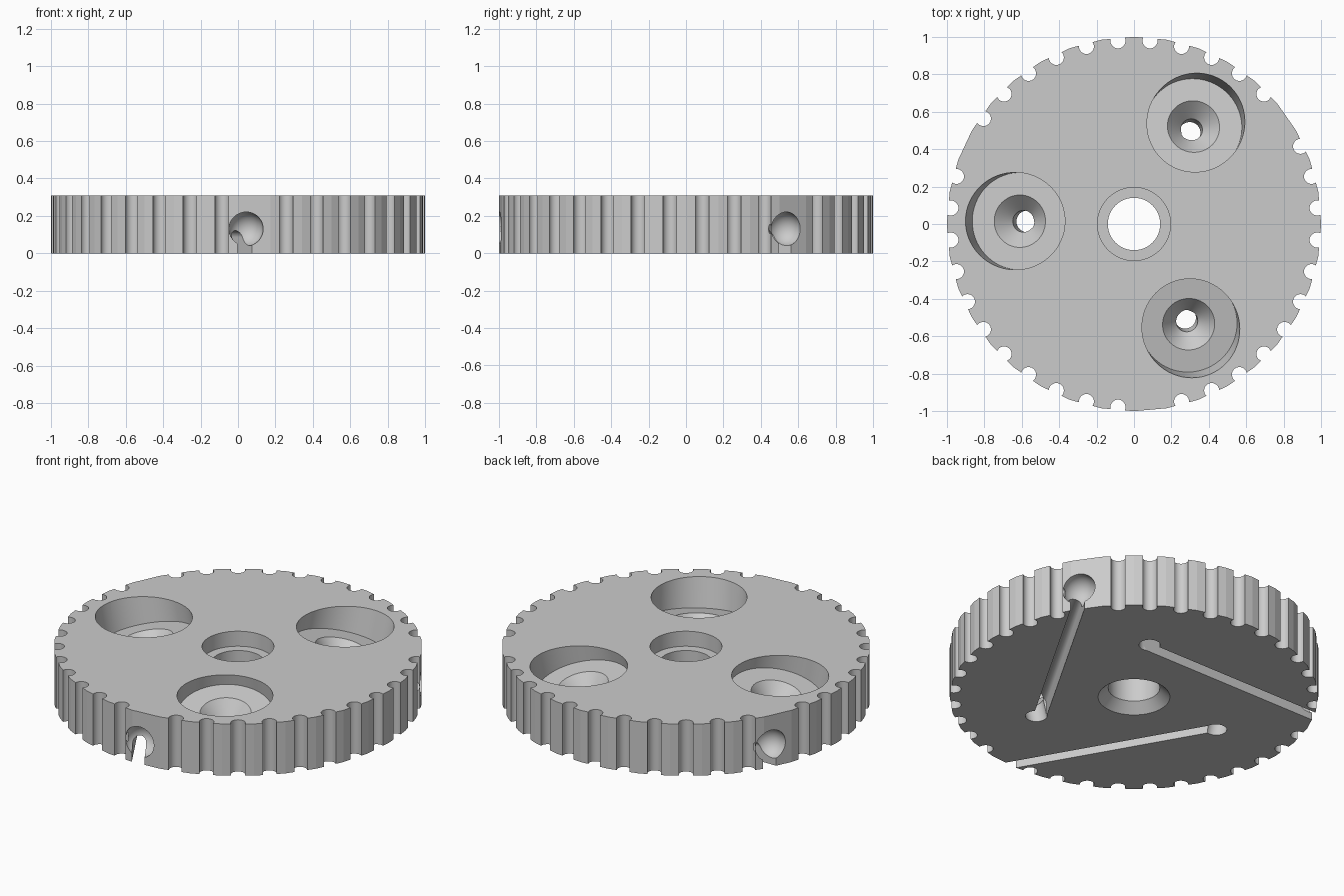
import bpy, bmesh
from math import sin, cos, acos, pi, radians
from mathutils import Matrix, Vector

HEIGHT = 0.31
SLOT_ANGLES = (0, 120, 240)

cube = bpy.data.objects.get("Cube")
if cube:
    bpy.data.objects.remove(cube, do_unlink=True)

grey = bpy.data.materials.new("light_grey")
grey.use_nodes = True
colour = (0.6, 0.6, 0.6, 1)
grey.diffuse_color = colour
grey.node_tree.nodes["Principled BSDF"].inputs["Base Color"].default_value = colour


def finish(name, bm, matrix=Matrix()):
    bmesh.ops.transform(bm, matrix=matrix, verts=bm.verts)
    bmesh.ops.recalc_face_normals(bm, faces=bm.faces)
    mesh = bpy.data.meshes.new(name)
    bm.to_mesh(mesh)
    bm.free()
    mesh.materials.append(grey)
    obj = bpy.data.objects.new(name, mesh)
    bpy.context.collection.objects.link(obj)
    return obj


def prism(name, points, depth, matrix=Matrix()):
    """Closed outline in local XY, pushed along local Z."""
    bm = bmesh.new()
    face = bm.faces.new([bm.verts.new((x, y, 0)) for x, y in points])
    ext = bmesh.ops.extrude_face_region(bm, geom=[face])
    top = [g for g in ext["geom"] if isinstance(g, bmesh.types.BMVert)]
    bmesh.ops.translate(bm, vec=(0, 0, depth), verts=top)
    return finish(name, bm, matrix)


def lathe(name, profile, matrix=Matrix(), steps=64):
    """Profile of (radius, height) turned round local Z, capped at both ends."""
    bm = bmesh.new()
    rings = [[bm.verts.new((r * cos(2 * pi * i / steps), r * sin(2 * pi * i / steps), z))
              for i in range(steps)] for r, z in profile]
    for low, high in zip(rings, rings[1:]):
        for i in range(steps):
            j = (i + 1) % steps
            bm.faces.new((low[i], low[j], high[j], high[i]))
    bm.faces.new(rings[0])
    bm.faces.new(rings[-1])
    return finish(name, bm, matrix)


def spin(degrees):
    return Matrix.Rotation(radians(degrees), 4, 'Z')


# Rim outline: faceted wheel with round notches, three of them left out
notch_r, notch_c = 0.04, 0.982
mouth = acos((cos(radians(5)) - notch_c) / notch_r)
outline = []
for k in range(36):
    a = radians(10 * k)
    outline.append((cos(a), sin(a)))
    if k % 12 == 3:
        continue
    mid = a + radians(5)
    for i in range(25):
        phi = -mouth - (2 * pi - 2 * mouth) * i / 24
        out, side = notch_c + notch_r * cos(phi), notch_r * sin(phi)
        outline.append((out * cos(mid) - side * sin(mid),
                        out * sin(mid) + side * cos(mid)))
disc = prism("notched_disc", outline, HEIGHT)

# Centre bore: counterbore above, chamfer below
cutters = [lathe("centre_bore_cutter", [(0.205, -0.01), (0.14, 0.055), (0.14, 0.22),
                                        (0.195, 0.22), (0.195, 0.4)])]

# Leaning pocket with a countersunk hole, cord slot underneath, bowl at the rim
pocket = [(0.058, -0.5), (0.058, -0.21), (0.14, -0.12), (0.26, -0.12), (0.26, 0.2)]
slot_w = 0.036
slot = [(-slot_w, -0.05), (slot_w, -0.05)]
slot += [(slot_w * cos(pi * i / 24), 0.085 + slot_w * sin(pi * i / 24)) for i in range(25)]
slot += [(-slot_w, 0.085)]
slot = list(dict.fromkeys((round(x, 5), round(y, 5)) for x, y in slot))
# Local axes: X along y, Y up, Z along -x
slot_frame = Matrix(((0, 0, -1, 0.297), (1, 0, 0, 0.467), (0, 1, 0, 0), (0, 0, 0, 1)))

for angle in SLOT_ANGLES:
    lean = (spin(angle + 58.6) @ Matrix.Translation((0.635, 0, HEIGHT))
            @ Matrix.Rotation(radians(12), 4, 'Y'))
    cutters.append(lathe("pocket_cutter", pocket, lean))
    cutters.append(prism("slot_cutter", slot, 1.4, spin(angle) @ slot_frame))
    bm = bmesh.new()
    bmesh.ops.create_uvsphere(bm, u_segments=48, v_segments=24, radius=0.092)
    cutters.append(finish("bowl_cutter", bm, spin(angle + 152.5)
                          @ Matrix.Translation((0.982, 0, 0.13))))

# Cut everything, bake the result and drop the cutters
for cutter in cutters:
    cutter.hide_render = True
    mod = disc.modifiers.new(cutter.name, 'BOOLEAN')
    mod.operation = 'DIFFERENCE'
    mod.solver = 'EXACT'
    mod.object = cutter
bpy.context.view_layer.update()
graph = bpy.context.evaluated_depsgraph_get()
baked = bpy.data.meshes.new_from_object(disc.evaluated_get(graph))
disc.modifiers.clear()
disc.data = baked
baked.materials.clear()
baked.materials.append(grey)
for poly in baked.polygons:
    poly.material_index = 0
for cutter in cutters:
    bpy.data.objects.remove(cutter, do_unlink=True)

# Smooth the bores, keep the rim facets crisp
bpy.ops.object.select_all(action='DESELECT')
disc.select_set(True)
bpy.context.view_layer.objects.active = disc
bpy.ops.object.shade_smooth_by_angle(angle=radians(9.7))
